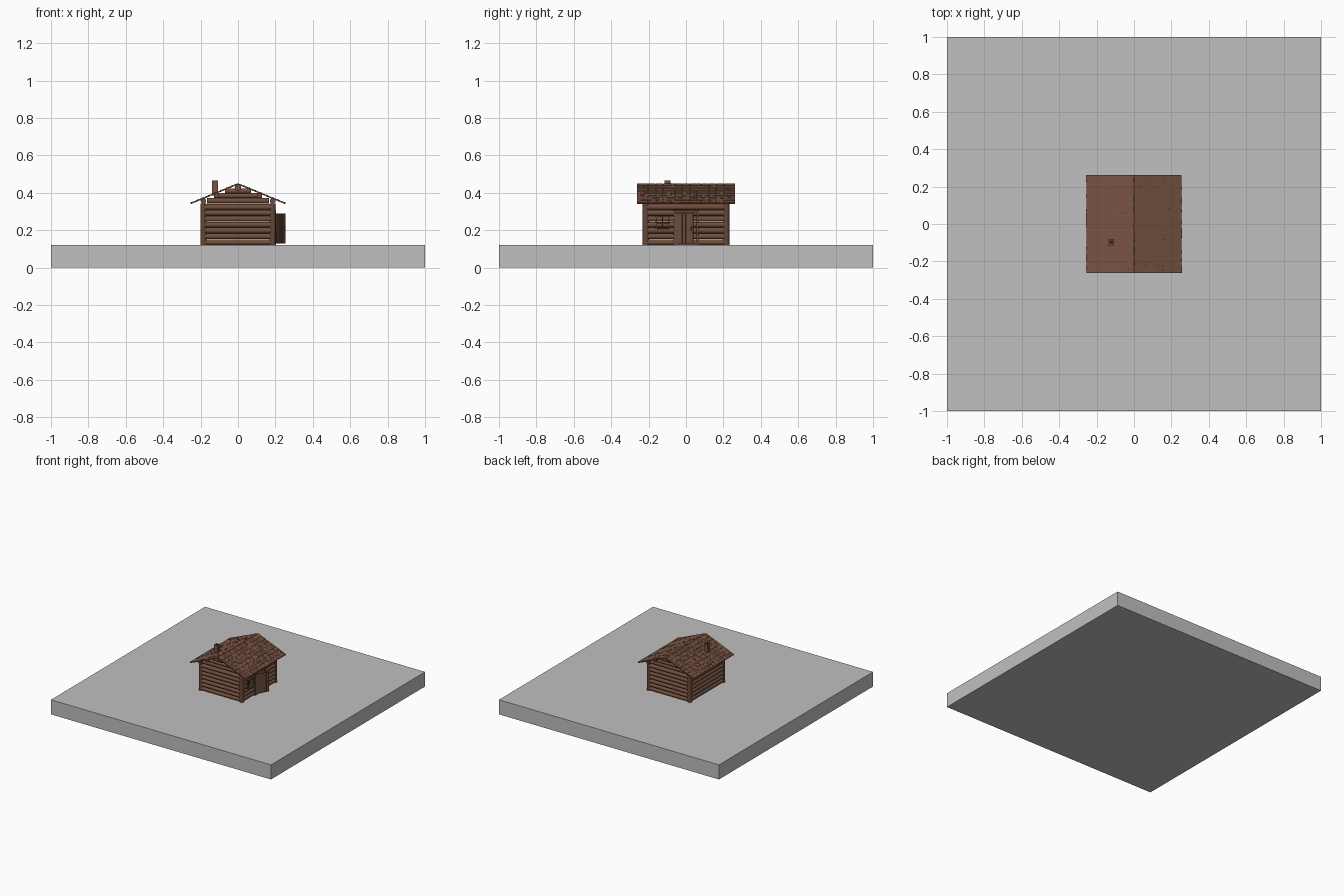
import bpy, bmesh, math, random
from mathutils import Matrix, Vector

if "Cube" in bpy.data.objects:
    bpy.data.objects.remove(bpy.data.objects["Cube"])

random.seed(4)


def material(name, rgb):
    m = bpy.data.materials.new(name)
    m.diffuse_color = (*rgb, 1)
    m.use_nodes = True
    m.node_tree.nodes["Principled BSDF"].inputs["Base Color"].default_value = m.diffuse_color
    return m


GREY = material("slab grey", (0.53, 0.53, 0.53))
LOG = material("log brown", (0.165, 0.078, 0.046))
POST = material("post brown", (0.13, 0.062, 0.038))
ROOF = material("shingle brown", (0.185, 0.088, 0.055))
PLANK = material("plank brown", (0.15, 0.075, 0.045))
DARK = material("dark iron", (0.025, 0.018, 0.015))


class Part:
    """Collects boxes and logs into one named object."""

    def __init__(self, name, mat):
        self.name, self.mat, self.bm = name, mat, bmesh.new()

    def box(self, centre, size, rot=Matrix.Identity(4)):
        m = Matrix.Translation(centre) @ rot @ Matrix.Diagonal((*size, 1))
        bmesh.ops.create_cube(self.bm, size=1, matrix=m)

    def log(self, a, b, r):
        a, b = Vector(a), Vector(b)
        rot = (b - a).to_track_quat('Z', 'Y').to_matrix().to_4x4()
        bmesh.ops.create_cone(self.bm, cap_ends=True, segments=12, radius1=r, radius2=r,
                              depth=(b - a).length,
                              matrix=Matrix.Translation((a + b) / 2) @ rot)

    def done(self, smooth=False):
        me = bpy.data.meshes.new(self.name)
        self.bm.to_mesh(me)
        self.bm.free()
        me.materials.append(self.mat)
        ob = bpy.data.objects.new(self.name, me)
        bpy.context.collection.objects.link(ob)
        if smooth:
            bpy.context.view_layer.objects.active = ob
            ob.select_set(True)
            bpy.ops.object.shade_smooth_by_angle(angle=math.radians(40))
            ob.select_set(False)
        return ob


# Ground slab
BASE = 0.12
slab = Part("ground_slab", GREY)
slab.box((0, 0, BASE / 2), (2, 2, BASE))
slab.done()

# Log walls, with the right wall split around door and window
X, Y, R, N = 0.185, 0.215, 0.0155, 7
STEP = 0.22 / N
walls = Part("log_walls", LOG)
for i in range(N):
    z = BASE + STEP * (i + 0.5)
    r = R * random.uniform(0.95, 1.04)
    for y in (-Y, Y):
        walls.log((-X, y, z), (X, y, z), r)
    walls.log((-X, -Y, z), (-X, Y, z), r)
    spans = [(-Y, Y)]
    if z < 0.295:
        spans = [(-Y, -0.06), (0.06, Y)]
    if 0.2 < z < 0.275:
        spans = [(-Y, -0.16), (-0.09, -0.06), (0.06, Y)]
    for a, b in spans:
        walls.log((X, a, z), (X, b, z), r)
# Shortening gable logs
for z, half in ((0.358, 0.165), (0.385, 0.128), (0.41, 0.07)):
    for y in (-Y, Y):
        walls.log((-half, y, z), (half, y, z), 0.0145)
walls.done(True)

# Corner posts
posts = Part("corner_posts", POST)
for sx in (-1, 1):
    for sy in (-1, 1):
        posts.log((sx * X, sy * Y, BASE), (sx * X, sy * Y, 0.342), 0.0165)
posts.done(True)

# Purlins carrying the roof
purlins = Part("roof_purlins", LOG)
for x, z, r in ((-X, 0.357, 0.015), (X, 0.357, 0.015), (-0.115, 0.387, 0.014),
                (0.115, 0.387, 0.014), (0, 0.427, 0.018)):
    purlins.log((x, -0.238, z), (x, 0.238, z), r)
purlins.done(True)

# Roof deck and overlapping shingles on both slopes
RIDGE, RUN, DROP, HALF = 0.448, 0.252, 0.104, 0.263
L, pitch = math.hypot(RUN, DROP), math.atan2(DROP, RUN)
deck = Part("roof_deck", PLANK)
shingles = Part("roof_shingles", ROOF)
ROWS, COLS = 8, 26
for s in (-1, 1):
    down = Vector((s * RUN, 0, -DROP)) / L
    normal = Vector((s * DROP, 0, RUN)) / L
    top = Vector((0, 0, RIDGE))
    rot = Matrix.Rotation(s * pitch, 4, 'Y')
    deck.box(top + down * L / 2 - normal * 0.002, (L, 2 * HALF, 0.004), rot)
    tilt = Matrix.Rotation(s * (pitch - 0.06), 4, 'Y')
    w = 2 * HALF / COLS
    for i in range(ROWS):
        for j in range(COLS):
            y = -HALF + (j + 0.5) * w
            u = (i + 0.5) * L / ROWS + random.uniform(-0.001, 0.002)
            c = top + down * u + normal * random.uniform(0.0015, 0.0025)
            shingles.box(c + Vector((0, y, 0)),
                         (L / ROWS + 0.003, w * random.uniform(0.9, 0.97), 0.003), tilt)
deck.done()
shingles.done()

# Square wooden chimney
chimney = Part("chimney", ROOF)
chimney.box((-0.122, -0.098, 0.425), (0.032, 0.032, 0.08))
chimney.done()
flue = Part("chimney_opening", DARK)
flue.box((-0.122, -0.098, 0.4655), (0.02, 0.02, 0.002))
flue.done()

# Door frame and window frame in the right wall
frames = Part("door_and_window_frames", POST)
for y in (-0.062, 0.062):
    frames.box((0.186, y, 0.21), (0.034, 0.012, 0.18))
frames.box((0.186, 0, 0.3), (0.036, 0.136, 0.012))
frames.box((0.186, 0, 0.126), (0.034, 0.124, 0.012))
for y in (-0.16, -0.09):
    frames.box((0.186, y, 0.24), (0.034, 0.008, 0.075))
for z in (0.205, 0.275):
    frames.box((0.186, -0.125, z), (0.034, 0.078, 0.008))
frames.box((0.186, -0.125, 0.24), (0.008, 0.005, 0.07))
frames.box((0.186, -0.125, 0.24), (0.008, 0.07, 0.005))
frames.done()

# Plank door, hinged at the front jamb and swung part-open
hinge = Vector((0.2, -0.058, 0))
along = Vector((0.052, 0.097, 0))
W, turn = along.length, Matrix.Rotation(math.atan2(along.y, along.x), 4, 'Z')
door = Part("open_door", PLANK)
for k in range(5):
    door.box(hinge + along * (k + 0.5) / 5 + Vector((0, 0, 0.21)),
             (W / 5 - 0.0015, 0.006, 0.16), turn)
side = Vector((along.y, -along.x, 0)).normalized()
for z in (0.155, 0.265):
    door.box(hinge + along * 0.5 - side * 0.004 + Vector((0, 0, z)),
             (W * 0.95, 0.005, 0.014), turn)
door.done()
handle = Part("door_handle", DARK)
handle.box(hinge + along * 0.9 + side * 0.005 + Vector((0, 0, 0.21)), (0.005, 0.006, 0.02), turn)
handle.done()
